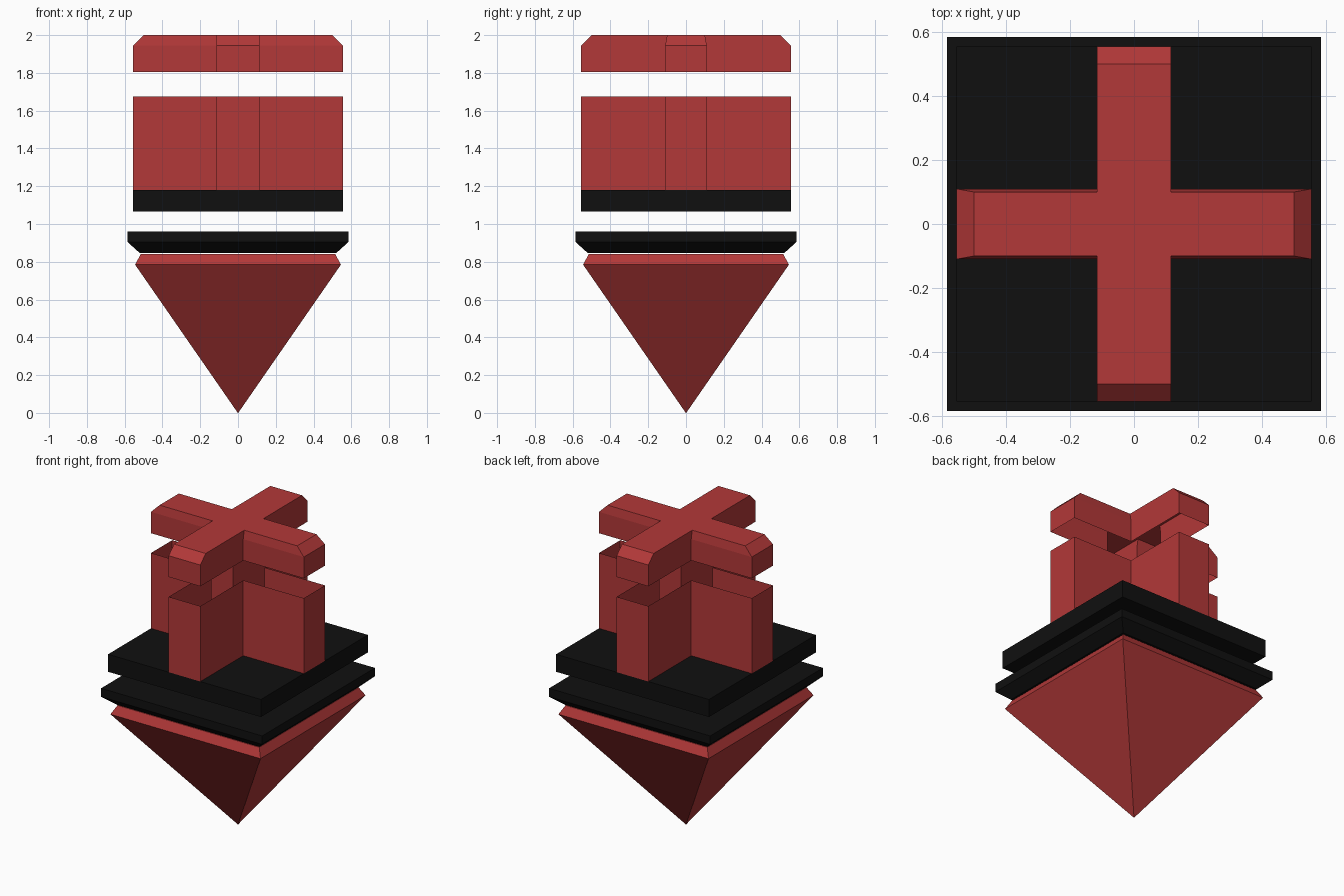
import bpy, bmesh

if "Cube" in bpy.data.objects:
    bpy.data.objects.remove(bpy.data.objects["Cube"])


def material(name, rgb):
    m = bpy.data.materials.new(name)
    m.diffuse_color = (*rgb, 1)
    m.use_nodes = True
    m.node_tree.nodes["Principled BSDF"].inputs["Base Color"].default_value = m.diffuse_color
    return m


RED = material("dark_red", (0.45, 0.04, 0.04))
BLACK = material("black", (0.005, 0.005, 0.005))


def square(h):
    return [(-h, -h), (h, -h), (h, h), (-h, h)]


def cross(length_x, length_y, wx, wy):
    """Plus-shaped outline: wx is the half width of the y arm, wy of the x arm."""
    quarter = [(length_x, wy), (wx, wy), (wx, length_y)]
    out = []
    for sx, sy in ((1, 1), (-1, 1), (-1, -1), (1, -1)):
        q = [(sx * x, sy * y) for x, y in quarter]
        out += q if sx * sy > 0 else q[::-1]
    return out


def loft(name, rings, mat, bottom=True, top=True):
    """Join stacked outlines (points, z), with optional end caps."""
    bm = bmesh.new()
    loops = [[bm.verts.new((x, y, z)) for x, y in pts] for pts, z in rings]
    for a, b in zip(loops, loops[1:]):
        n = len(a)
        for i in range(n):
            j = (i + 1) % n
            bm.faces.new((a[i], a[j], b[j], b[i]))
    if bottom:
        bm.faces.new(loops[0][::-1])
    if top:
        bm.faces.new(loops[-1])
    bmesh.ops.remove_doubles(bm, verts=bm.verts, dist=1e-5)
    me = bpy.data.meshes.new(name)
    bm.to_mesh(me)
    bm.free()
    me.materials.append(mat)
    ob = bpy.data.objects.new(name, me)
    bpy.context.collection.objects.link(ob)
    return ob


# Inverted pyramid point with a bevelled rim
loft("pyramid_point", [(square(0.001), 0), (square(0.545), 0.785),
                       (square(0.515), 0.84)], RED)

# Two black collar plates separated by a gap
loft("lower_plate", [(square(0.52), 0.846), (square(0.585), 0.905),
                     (square(0.585), 0.96)], BLACK)
loft("upper_plate", [(square(0.555), 1.065), (square(0.555), 1.18)], BLACK)

# Hollow cross-shaped shaft, open at the gap
body = cross(0.555, 0.555, 0.115, 0.11)
loft("cross_shaft", [(body, 1.18), (body, 1.675)], RED, bottom=False, top=False)

# Cross-shaped cap, open below, with chamfered arm ends
loft("cross_cap", [(body, 1.805), (body, 1.945),
                   (cross(0.5, 0.5, 0.115, 0.10), 2.0)], RED, bottom=False)
